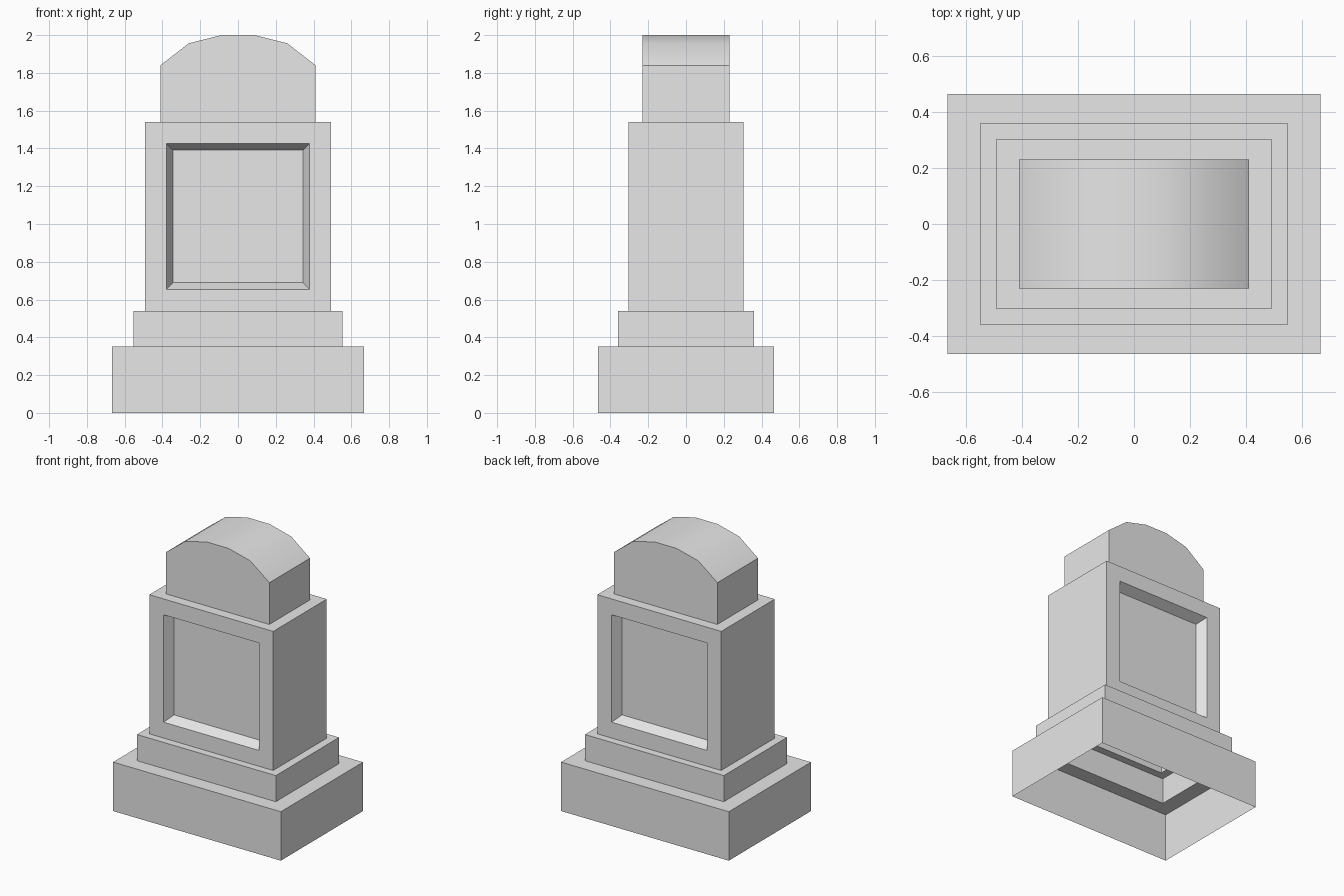
import bpy, bmesh
from math import radians

cube = bpy.data.objects.get("Cube")
if cube:
    bpy.data.objects.remove(cube, do_unlink=True)

stone = bpy.data.materials.new("light_grey_stone")
stone.use_nodes = True
GREY = (0.8, 0.8, 0.8, 1)
stone.diffuse_color = GREY
stone.node_tree.nodes["Principled BSDF"].inputs["Base Color"].default_value = GREY


def finish(bm, name):
    mesh = bpy.data.meshes.new(name)
    bm.to_mesh(mesh)
    bm.free()
    mesh.materials.append(stone)
    obj = bpy.data.objects.new(name, mesh)
    bpy.context.collection.objects.link(obj)
    return obj


def ring(bm, size, z):
    hx, hy = size
    return [bm.verts.new((sx * hx, sy * hy, z))
            for sx, sy in ((-1, -1), (1, -1), (1, 1), (-1, 1))]


def tier(size, above, z0, z1):
    """Hollow block: four walls and a ledge reaching in to the block above."""
    bm = bmesh.new()
    loops = [ring(bm, size, z0), ring(bm, size, z1), ring(bm, above, z1)]
    for low, high in zip(loops, loops[1:]):
        for i in range(4):
            j = (i + 1) % 4
            bm.faces.new((low[i], low[j], high[j], high[i]))
    bm.normal_update()
    return bm


# Footprints as half widths and half depths, from the ground up
PLINTH, STEP, PILLAR, CAP = (0.667, 0.466), (0.552, 0.359), (0.493, 0.304), (0.411, 0.231)
Z_STEP, Z_PILLAR, Z_CAP = 0.352, 0.54, 1.54

# Stepped base
finish(tier(PLINTH, STEP, 0, Z_STEP), "plinth")
finish(tier(STEP, PILLAR, Z_STEP, Z_PILLAR), "step")

# Pillar with a bevelled recessed panel on the front and back
bm = tier(PILLAR, CAP, Z_PILLAR, Z_CAP)
panels = [f for f in bm.faces if abs(f.normal.y) > 0.9]
bmesh.ops.inset_individual(bm, faces=panels, thickness=0.114, use_even_offset=True)
bmesh.ops.inset_individual(bm, faces=panels, thickness=0.035, depth=-0.07,
                           use_even_offset=True)
finish(bm, "pillar")

# Arched cap: front outline extruded through the depth, open underneath
half = [(0.411, Z_CAP), (0.411, 1.84), (0.26, 1.957), (0.088, 2.0)]
outline = half + [(-x, z) for x, z in reversed(half)]
bm = bmesh.new()
front = [bm.verts.new((x, -CAP[1], z)) for x, z in outline]
back = [bm.verts.new((x, CAP[1], z)) for x, z in outline]
bm.faces.new(front)
bm.faces.new(back[::-1])
for i in range(len(outline) - 1):
    bm.faces.new((front[i], back[i], back[i + 1], front[i + 1]))
bm.normal_update()
cap = finish(bm, "arched_cap")

# Smooth the arch, keeping its borders sharp
bpy.ops.object.select_all(action="DESELECT")
cap.select_set(True)
bpy.context.view_layer.objects.active = cap
bpy.ops.object.shade_smooth_by_angle(angle=radians(30))
